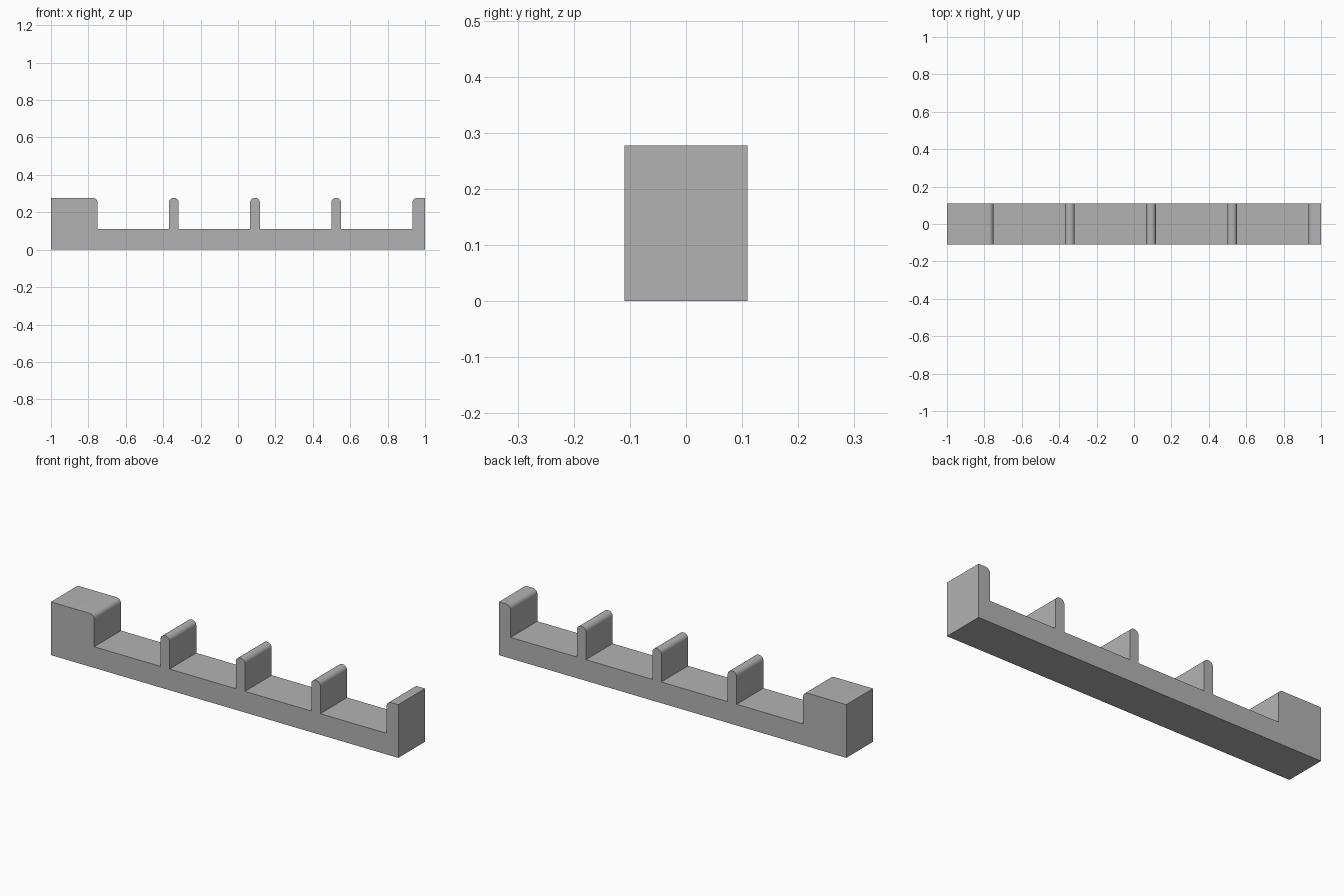
import bpy, bmesh
from math import sin, cos, pi
from mathutils import Vector

cube = bpy.data.objects.get("Cube")
if cube:
    bpy.data.objects.remove(cube)

HALF_DEPTH, TOP, FLOOR = 0.11, 0.277, 0.11
SLOT, WALL, FIRST = 0.382, 0.052, -0.751
SLOTS = 4
RADIUS, STEPS = 0.025, 8

grey = bpy.data.materials.new("plain grey")
grey.use_nodes = True
colour = (0.45, 0.45, 0.45, 1)
grey.diffuse_color = colour
grey.node_tree.nodes["Principled BSDF"].inputs["Base Color"].default_value = colour


def rounded_corner(x, side):
    """Quarter round falling (side 1) or rising (side -1) at wall face x."""
    arc = [(x + side * RADIUS * (sin(a) - 1), TOP + RADIUS * (cos(a) - 1))
           for a in (pi / 2 * i / STEPS for i in range(STEPS + 1))]
    return arc[::side]


# Side profile: end block, slots between round-topped dividers, end wall
profile = [(1, 0), (-1, 0), (-1, TOP)]
for i in range(SLOTS):
    left = FIRST + i * (SLOT + WALL)
    right = left + SLOT
    profile += rounded_corner(left, 1)
    profile += [(left, FLOOR), (right, FLOOR)]
    profile += rounded_corner(right, -1)
profile.append((1, TOP))

# Extrude the profile through the depth
bm = bmesh.new()
face = bm.faces.new([bm.verts.new((x, -HALF_DEPTH, z)) for x, z in profile])
extruded = bmesh.ops.extrude_face_region(bm, geom=[face])["geom"]
bmesh.ops.translate(bm, vec=Vector((0, 2 * HALF_DEPTH, 0)),
                    verts=[v for v in extruded if isinstance(v, bmesh.types.BMVert)])
bmesh.ops.recalc_face_normals(bm, faces=bm.faces)
mesh = bpy.data.meshes.new("slotted_rack")
bm.to_mesh(mesh)
bm.free()
mesh.materials.append(grey)

rack = bpy.data.objects.new("slotted_rack", mesh)
bpy.context.collection.objects.link(rack)
bpy.ops.object.select_all(action='DESELECT')
bpy.context.view_layer.objects.active = rack
rack.select_set(True)
bpy.ops.object.shade_smooth_by_angle()
